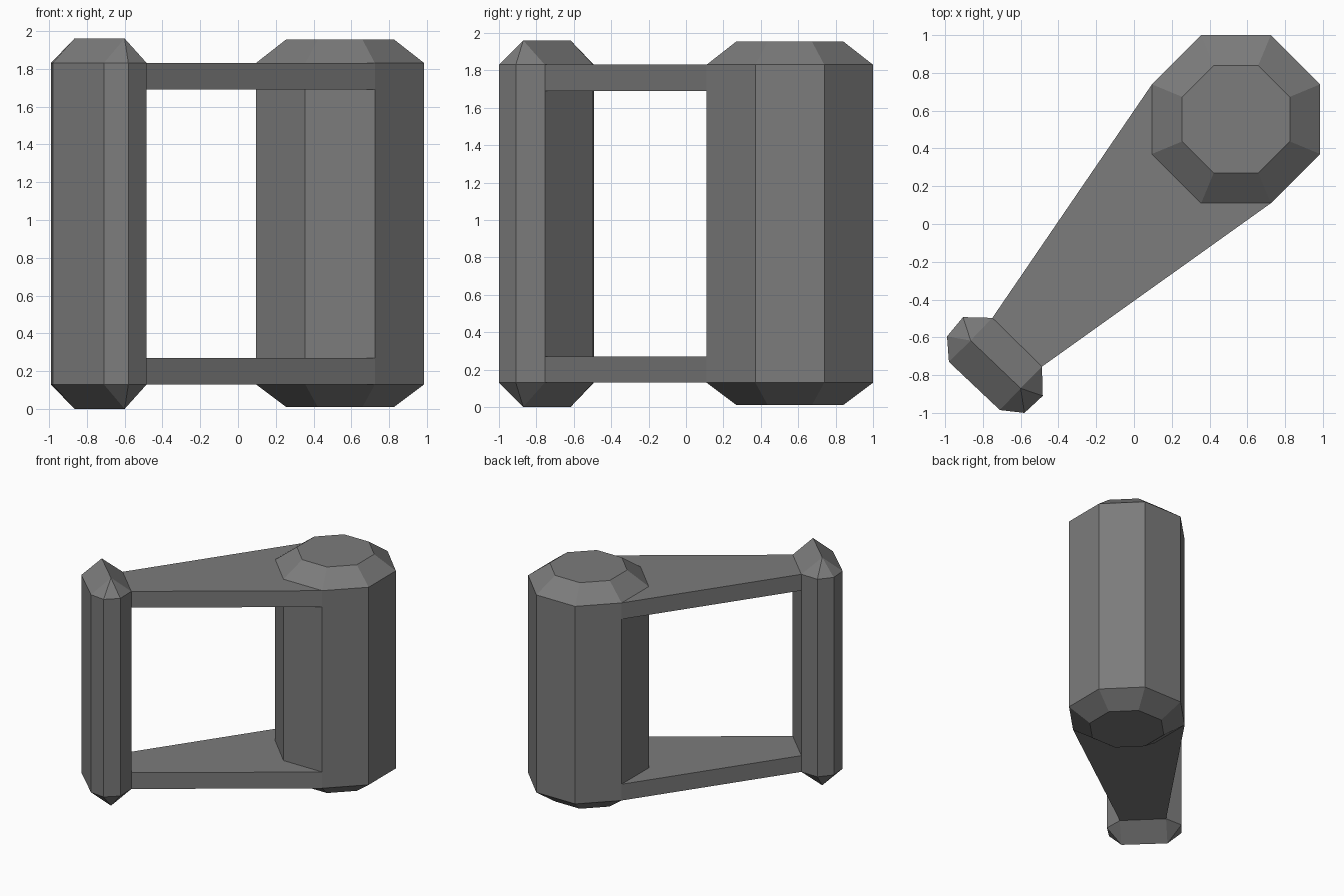
import bpy, bmesh, math

if "Cube" in bpy.data.objects:
    bpy.data.objects.remove(bpy.data.objects["Cube"])

grey = bpy.data.materials.new("dark grey")
grey.diffuse_color = (0.2, 0.2, 0.2, 1)
grey.use_nodes = True
grey.node_tree.nodes["Principled BSDF"].inputs["Base Color"].default_value = grey.diffuse_color

Z_LOW, Z_HIGH = 0.13, 1.83      # straight part of both columns


def build(name, rings):
    """Stack rings of (x, y, z) points with equal counts into a closed solid."""
    bm = bmesh.new()
    loops = [[bm.verts.new(p) for p in ring] for ring in rings]
    n = len(rings[0])
    for a, b in zip(loops, loops[1:]):
        for i in range(n):
            j = (i + 1) % n
            bm.faces.new((a[i], a[j], b[j], b[i]))
    bm.faces.new(loops[0][::-1])
    bm.faces.new(loops[-1])
    # merging turns caps that shrink to a line into a ridge
    bmesh.ops.remove_doubles(bm, verts=bm.verts[:], dist=0.0001)
    bmesh.ops.recalc_face_normals(bm, faces=bm.faces[:])
    mesh = bpy.data.meshes.new(name)
    bm.to_mesh(mesh)
    bm.free()
    mesh.materials.append(grey)
    obj = bpy.data.objects.new(name, mesh)
    bpy.context.collection.objects.link(obj)
    return obj


def at(points, z):
    return [(x, y, z) for x, y in points]


def octagon(apothem):
    r = apothem / math.cos(math.pi / 8)
    return [(0.54 + r * math.cos(math.pi / 8 + i * math.pi / 4),
             0.555 + r * math.sin(math.pi / 8 + i * math.pi / 4)) for i in range(8)]


# Large octagonal column with bevelled ends
outer, cap = octagon(0.445), octagon(0.285)
build("large_column", [at(cap, 0.01), at(outer, Z_LOW), at(outer, Z_HIGH), at(cap, 1.955)])

# Small flattened column, its ends rising as roofs to a diagonal ridge
side = [(-0.75, -0.497), (-0.905, -0.493), (-0.99, -0.595), (-0.98, -0.73),
        (-0.71, -0.985), (-0.58, -1.0), (-0.483, -0.91), (-0.487, -0.755)]
a, b = (-0.865, -0.617), (-0.60, -0.87)
bm = bmesh.new()
low = [bm.verts.new((x, y, Z_LOW)) for x, y in side]
high = [bm.verts.new((x, y, Z_HIGH)) for x, y in side]
for i in range(8):
    j = (i + 1) % 8
    bm.faces.new((low[i], low[j], high[j], high[i]))
for ring, z in ((low, 0.0), (high, 1.96)):
    ra, rb = bm.verts.new((*a, z)), bm.verts.new((*b, z))
    for i in range(3):
        bm.faces.new((ring[i], ring[i + 1], ra))
        bm.faces.new((ring[i + 4], ring[i + 5], rb))
    bm.faces.new((ring[3], ring[4], rb, ra))
    bm.faces.new((ring[7], ring[0], ra, rb))
bmesh.ops.recalc_face_normals(bm, faces=bm.faces[:])
mesh = bpy.data.meshes.new("small_column")
bm.to_mesh(mesh)
bm.free()
mesh.materials.append(grey)
bpy.context.collection.objects.link(bpy.data.objects.new("small_column", mesh))

# Tapered arms joining the columns at bottom and top
arm = [side[0], side[7], outer[6], outer[3]]
build("lower_arm", [at(arm, Z_LOW), at(arm, 0.27)])
build("upper_arm", [at(arm, 1.69), at(arm, Z_HIGH)])
